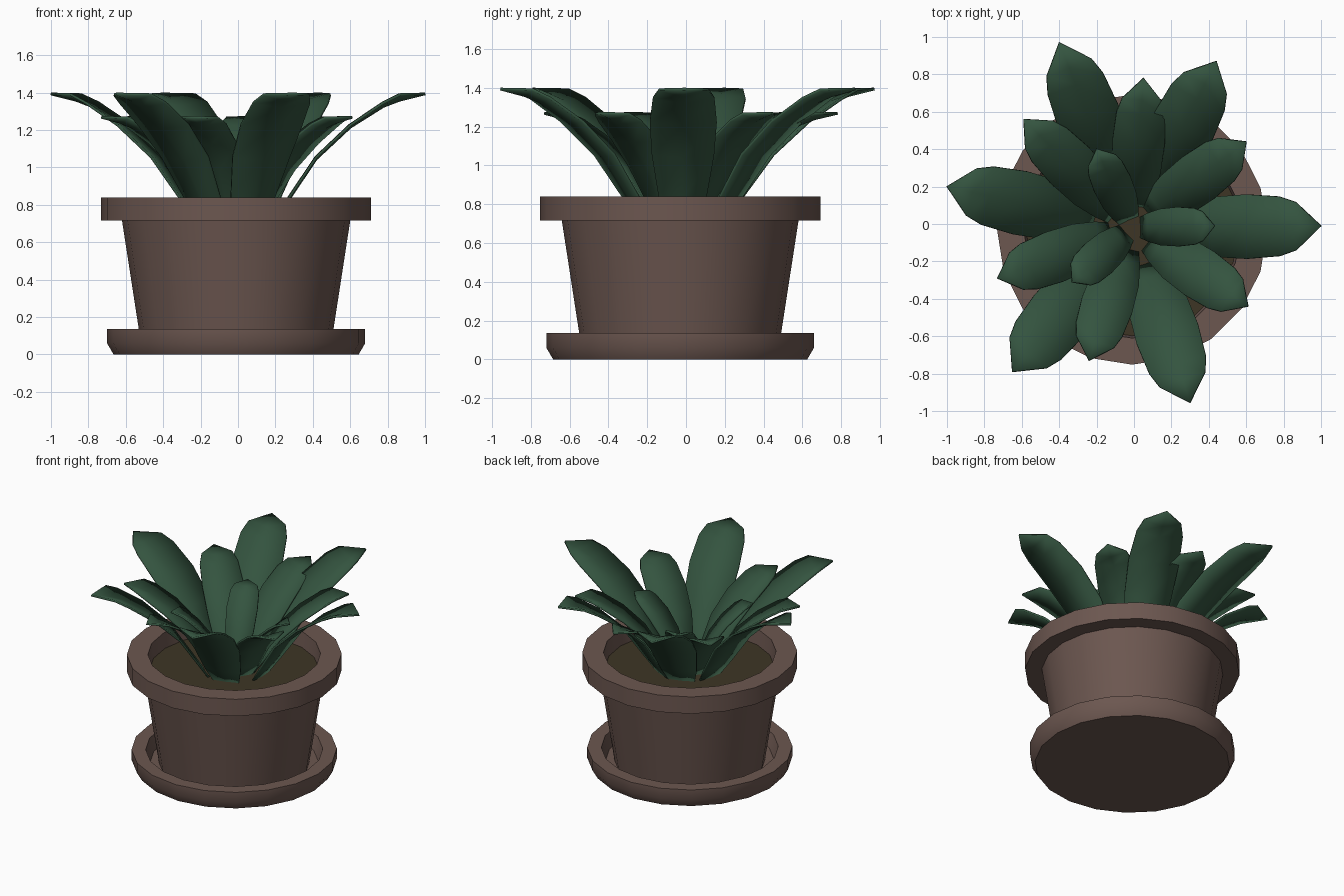
import bpy, bmesh, math
from mathutils import Vector

if "Cube" in bpy.data.objects:
    bpy.data.objects.remove(bpy.data.objects["Cube"])


def material(name, rgb):
    m = bpy.data.materials.new(name)
    m.diffuse_color = (*rgb, 1)
    m.use_nodes = True
    m.node_tree.nodes["Principled BSDF"].inputs["Base Color"].default_value = m.diffuse_color
    return m


clay = material("brown clay", (0.150, 0.095, 0.080))
earth = material("dark soil", (0.048, 0.036, 0.018))
green = material("dark green", (0.034, 0.088, 0.050))
CENTRE = Vector((-0.01, -0.03, 0))
SIDES = 20


def finish(name, bm, mat, angle):
    bmesh.ops.remove_doubles(bm, verts=bm.verts, dist=1e-5)
    bmesh.ops.recalc_face_normals(bm, faces=bm.faces)
    me = bpy.data.meshes.new(name)
    bm.to_mesh(me)
    bm.free()
    me.materials.append(mat)
    ob = bpy.data.objects.new(name, me)
    bpy.context.collection.objects.link(ob)
    bpy.ops.object.select_all(action='DESELECT')
    ob.select_set(True)
    bpy.context.view_layer.objects.active = ob
    bpy.ops.object.shade_smooth_by_angle(angle=math.radians(angle))
    return ob


def lathe(name, profile, mat):
    """Closed turned shape; the profile starts and ends on the axis."""
    bm = bmesh.new()
    rings = []
    for r, z in profile:
        rings.append([bm.verts.new(CENTRE + Vector((
            r * math.cos(math.tau * i / SIDES), r * math.sin(math.tau * i / SIDES), z)))
            for i in range(SIDES)])
    for a, b in zip(rings, rings[1:]):
        for i in range(SIDES):
            j = (i + 1) % SIDES
            bm.faces.new((a[i], a[j], b[j], b[i]))
    bm.faces.new(rings[0][::-1])
    bm.faces.new(rings[-1])
    return finish(name, bm, mat, 30)


# Saucer, pot and soil
lathe("saucer", [(0.655, 0), (0.69, 0.06), (0.69, 0.135), (0.595, 0.135),
                 (0.565, 0.04)], clay)
lathe("pot", [(0.505, 0.035), (0.61, 0.715), (0.722, 0.715), (0.722, 0.84),
              (0.58, 0.84), (0.565, 0.70)], clay)
lathe("soil", [(0.565, 0.71), (0.568, 0.73)], earth)

# Shared leaf shape: distance along, height, half width, upward cup of the edges
ROWS = [(0, 0, 0.52, 0.01), (0.1, 0.176, 0.72, 0.01), (0.275, 0.485, 0.93, 0.01),
        (0.5, 0.735, 1.0, 0.012), (0.72, 0.90, 0.92, 0.02),
        (0.83, 0.95, 0.74, 0.03)]


def leaf(name, tip, base_r, height, half_width):
    base = Vector((-0.01, -0.02, 0))
    line = Vector((*tip, 0)) - base
    reach = line.length
    out = line.normalized()
    side = Vector((-out.y, out.x, 0))
    z0 = 0.72
    bm = bmesh.new()
    rows = []
    for t, h, w, cup in ROWS:
        p = base + out * (base_r + (reach - base_r) * t)
        p.z = z0 + (height - z0) * h
        s = side * (w * half_width)
        up = Vector((0, 0, cup * half_width / 0.17))
        rows.append([bm.verts.new(p - s + up), bm.verts.new(p),
                     bm.verts.new(p + s + up)])
    for a, b in zip(rows, rows[1:]):
        for i in range(2):
            bm.faces.new((a[i], a[i + 1], b[i + 1], b[i]))
    end = bm.verts.new((tip[0], tip[1], height))
    for i in range(2):
        bm.faces.new((rows[-1][i], rows[-1][i + 1], end))
    ob = finish(name, bm, green, 50)
    if ob.data.polygons[0].normal.z < 0:
        ob.data.flip_normals()
    mod = ob.modifiers.new("thickness", 'SOLIDIFY')
    mod.thickness = 0.014
    mod.offset = -1


# Three rings of leaves: tips, base radius, tip height, half width
RINGS = {
    "outer_leaf": ([(1.0, -0.01), (0.44, 0.87), (-0.40, 0.97), (-1.0, 0.20),
                    (-0.65, -0.79), (0.30, -0.955)], 0.20, 1.40, 0.172),
    "middle_leaf": ([(0.60, 0.44), (0.05, 0.78), (-0.59, 0.56), (-0.73, -0.29),
                     (-0.24, -0.73), (0.61, -0.44)], 0.11, 1.275, 0.140),
    "inner_leaf": ([(0.43, -0.01), (-0.20, 0.40), (-0.33, -0.31)], 0.04, 1.18, 0.105),
}
for ring, (tips, base_r, height, half_width) in RINGS.items():
    for n, tip in enumerate(tips, 1):
        leaf(f"{ring}_{n}", tip, base_r, height, half_width)
